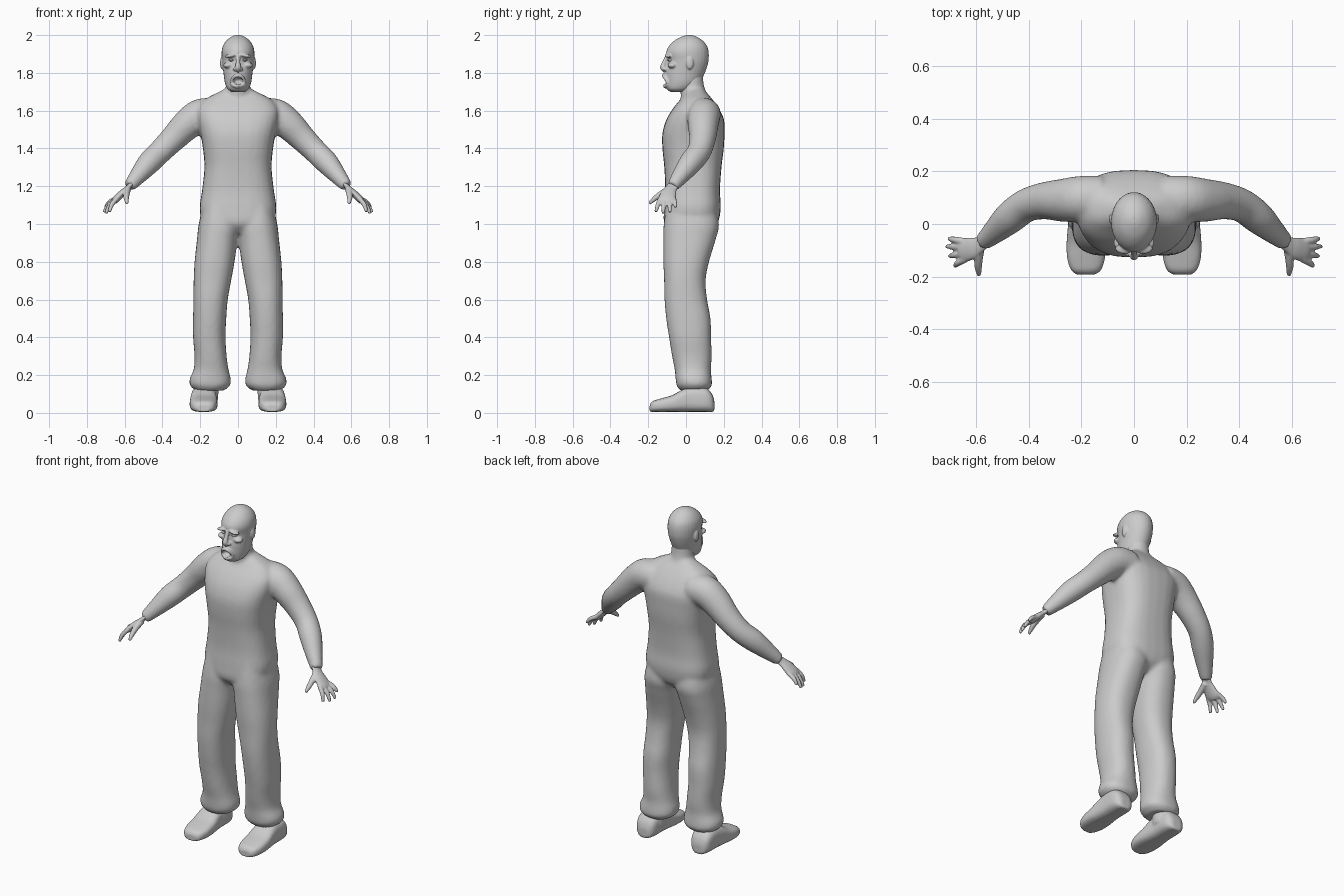
import bpy, bmesh, math
from mathutils import Vector, Matrix

cube = bpy.data.objects.get("Cube")
if cube:
    bpy.data.objects.remove(cube)

grey = bpy.data.materials.new("plain_grey")
grey.use_nodes = True
grey.diffuse_color = (0.6, 0.6, 0.6, 1)
grey.node_tree.nodes["Principled BSDF"].inputs["Base Color"].default_value = (0.6, 0.6, 0.6, 1)


def spline(rows, steps=4):
    """Catmull-Rom interpolation of rows of numbers."""
    out = []
    for i in range(len(rows) - 1):
        a, b, c, d = (rows[max(i - 1, 0)], rows[i], rows[i + 1], rows[min(i + 2, len(rows) - 1)])
        for s in range(steps):
            t = s / steps
            out.append([q + t * (r - p) / 2 + t * t * (2 * p - 5 * q + 4 * r - s4) / 2
                        + t ** 3 * (3 * q - p - 3 * r + s4) / 2
                        for p, q, r, s4 in zip(a, b, c, d)])
    return out + [list(rows[-1])]


def skin(bm, rings, power=2.0, sides=28):
    """Capped skin over rings of (centre, u axis, v axis)."""
    loops = []
    for centre, u, v in rings:
        loop = []
        for k in range(sides):
            a = math.tau * k / sides
            c, s = math.cos(a), math.sin(a)
            loop.append(bm.verts.new(centre + u * math.copysign(abs(c) ** (2 / power), c)
                                     + v * math.copysign(abs(s) ** (2 / power), s)))
        loops.append(loop)
    for lo, hi in zip(loops, loops[1:]):
        for k in range(sides):
            j = (k + 1) % sides
            bm.faces.new((lo[k], lo[j], hi[j], hi[k]))
    bm.faces.new(loops[0][::-1])
    bm.faces.new(loops[-1])


def column(bm, rows, power=2.0):
    """Upright form from rows of (z, x min, x max, y front, y back)."""
    skin(bm, [(Vector(((l + r) / 2, (f + b) / 2, z)), Vector(((r - l) / 2, 0, 0)),
               Vector((0, (b - f) / 2, 0))) for z, l, r, f, b in spline(rows)], power)


def tube(bm, rows, flat=1.0, side=(0, 1, 0), sides=20):
    """Limb along rows of (x, y, z, radius); flat thins it across the side axis."""
    pts = spline(rows)
    rings = []
    for i, p in enumerate(pts):
        t = (Vector(pts[min(i + 1, len(pts) - 1)][:3]) - Vector(pts[max(i - 1, 0)][:3])).normalized()
        u = (Vector(side) - t * t.dot(Vector(side))).normalized()
        rings.append((Vector(p[:3]), u * p[3], t.cross(u) * p[3] * flat))
    skin(bm, rings, sides=sides)


def ball(bm, centre, size, tilt=0):
    m = Matrix.Translation(centre) @ Matrix.Rotation(tilt, 4, 'Y') @ Matrix.Diagonal((*size, 1))
    bmesh.ops.create_uvsphere(bm, u_segments=20, v_segments=12, radius=1, matrix=m)


def finish(bm, name, voxel, smooth, cutter=None):
    bmesh.ops.recalc_face_normals(bm, faces=bm.faces)
    mesh = bpy.data.meshes.new(name)
    bm.to_mesh(mesh)
    bm.free()
    mesh.materials.append(grey)
    ob = bpy.data.objects.new(name, mesh)
    bpy.context.collection.objects.link(ob)
    if voxel:
        mod = ob.modifiers.new("blend", 'REMESH')
        mod.mode = 'VOXEL'
        mod.voxel_size = voxel
        mod.use_smooth_shade = True
        if cutter:
            cut = ob.modifiers.new("cut", 'BOOLEAN')
            cut.operation = 'DIFFERENCE'
            cut.object = cutter
        soft = ob.modifiers.new("soften", 'SMOOTH')
        soft.factor = 0.5
        soft.iterations = smooth
    mesh.shade_smooth()
    return ob


def mirrored(bm):
    """Copy everything so far to the other side."""
    geom = bmesh.ops.duplicate(bm, geom=bm.verts[:] + bm.edges[:] + bm.faces[:])["geom"]
    new = [g for g in geom if isinstance(g, bmesh.types.BMVert)]
    bmesh.ops.scale(bm, vec=(-1, 1, 1), verts=new)


# Body: arms and trouser legs are mirrored, then blended with torso and neck
body = bmesh.new()
tube(body, [(.12, .10, 1.58, .085), (.20, .095, 1.575, .088), (.27, .09, 1.525, .082),
            (.34, .088, 1.455, .071), (.41, .07, 1.385, .064), (.47, .025, 1.325, .062),
            (.525, -.025, 1.26, .048), (.575, -.07, 1.2, .033)])
column(body, [(1.12, .02, .18, -.1, .15), (1.0, -.01, .208, -.118, .175), (.92, .002, .217, -.12, .158),
              (.8, .018, .23, -.12, .122), (.7, .036, .235, -.116, .104), (.6, .054, .236, -.114, .112),
              (.5, .062, .238, -.105, .13), (.4, .066, .238, -.09, .133), (.3, .06, .23, -.074, .136),
              (.23, .05, .235, -.06, .132), (.18, .038, .256, -.055, .136), (.145, .042, .254, -.05, .137),
              (.118, .075, .225, -.03, .115)], 2.3)
mirrored(body)
column(body, [(.95, -.1, .1, -.07, .11), (1.0, -.18, .18, -.115, .165), (1.08, -.203, .203, -.116, .184),
              (1.18, -.19, .19, -.11, .18), (1.3, -.178, .178, -.115, .188), (1.4, -.186, .186, -.125, .2),
              (1.48, -.2, .2, -.125, .204), (1.55, -.215, .215, -.105, .202), (1.61, -.215, .215, -.07, .175),
              (1.66, -.175, .175, -.03, .14), (1.695, -.11, .11, -.005, .11), (1.72, -.06, .06, .01, .09)], 2.7)
tube(body, [(0, .06, 1.6, .08), (0, .04, 1.68, .068), (0, .03, 1.74, .064), (0, .03, 1.8, .06)])
finish(body, "body", .011, 5)

# Hands: flat palm, four fingers and a thumb
hands = bmesh.new()
tube(hands, [(.56, -.057, 1.215, .032), (.585, -.078, 1.19, .032), (.615, -.092, 1.162, .042),
             (.645, -.1, 1.132, .045), (.66, -.104, 1.118, .036)], .42)
for base_y, tip in ((-.066, (.703, -.055, 1.088)), (-.088, (.71, -.085, 1.062)),
                    (-.112, (.70, -.122, 1.055)), (-.134, (.68, -.16, 1.064))):
    base = Vector((.64, base_y, 1.137))
    mid = base.lerp(Vector(tip), .55) + Vector((.006, 0, .006))
    tube(hands, [(*base, .013), (*mid, .0125), (*tip, .008)], sides=12)
tube(hands, [(.585, -.085, 1.185, .02), (.59, -.13, 1.16, .017), (.591, -.165, 1.135, .014),
             (.588, -.195, 1.108, .008)], side=(1, 0, 0), sides=12)
mirrored(hands)
finish(hands, "hands", .005, 3)

# Shoes: rows of (y, half width, top height), with an ankle inside the cuff
shoes = bmesh.new()
skin(shoes, [(Vector((.182, y, h / 2 + .005)), Vector((w, 0, 0)), Vector((0, 0, h / 2)))
             for y, w, h in spline([(-.192, .035, .04), (-.175, .057, .058), (-.13, .072, .072),
                                    (-.07, .074, .09), (-.02, .07, .118), (.03, .066, .135),
                                    (.1, .064, .13), (.135, .052, .1), (.15, .03, .06)])], 3)
tube(shoes, [(.165, .055, .07, .06), (.16, .052, .2, .06)])
mirrored(shoes)
finish(shoes, "shoes", .008, 3)

# Mouth cutter
mouth = bmesh.new()
ball(mouth, (0, -.118, 1.757), (.026, .034, .02))
cutter = finish(mouth, "mouth_cutter", 0, 0)
cutter.hide_render = True
cutter.hide_viewport = True

# Head: one side of the features, mirrored, then skull, nose and lips
head = bmesh.new()
ball(head, (.036, -.094, 1.892), (.036, .02, .01), .2)      # brow
ball(head, (.052, -.072, 1.84), (.026, .025, .016))         # cheekbone
ball(head, (.086, .02, 1.852), (.009, .02, .033))           # ear
ball(head, (.015, -.11, 1.82), (.012, .014, .01))           # nostril
tube(head, [(0, -.119, 1.788, .010), (.02, -.115, 1.78, .010), (.033, -.1, 1.757, .010),
            (.029, -.099, 1.737, .010), (0, -.112, 1.729, .012)], side=(.3, 0, 1), sides=12)  # lips
mirrored(head)
column(head, [(1.698, -.03, .03, -.08, .0), (1.715, -.056, .056, -.103, .04), (1.75, -.07, .07, -.108, .075),
              (1.8, -.077, .077, -.108, .1), (1.84, -.082, .082, -.1, .114), (1.87, -.085, .085, -.098, .12),
              (1.91, -.087, .087, -.105, .12), (1.945, -.079, .079, -.088, .11), (1.975, -.058, .058, -.056, .084),
              (1.993, -.032, .032, -.02, .052), (2.0, -.012, .012, .005, .03)])
tube(head, [(0, -.1, 1.888, .011), (0, -.114, 1.855, .012), (0, -.122, 1.828, .016),
            (0, -.112, 1.81, .01)], side=(1, 0, 0), sides=12)
finish(head, "head", .005, 2, cutter)

# Eyes and lids
for side, label in ((1, "left"), (-1, "right")):
    eye = bmesh.new()
    ball(eye, (side * .034, -.08, 1.868), (.016, .018, .008))
    finish(eye, label + "_eye", 0, 0)
